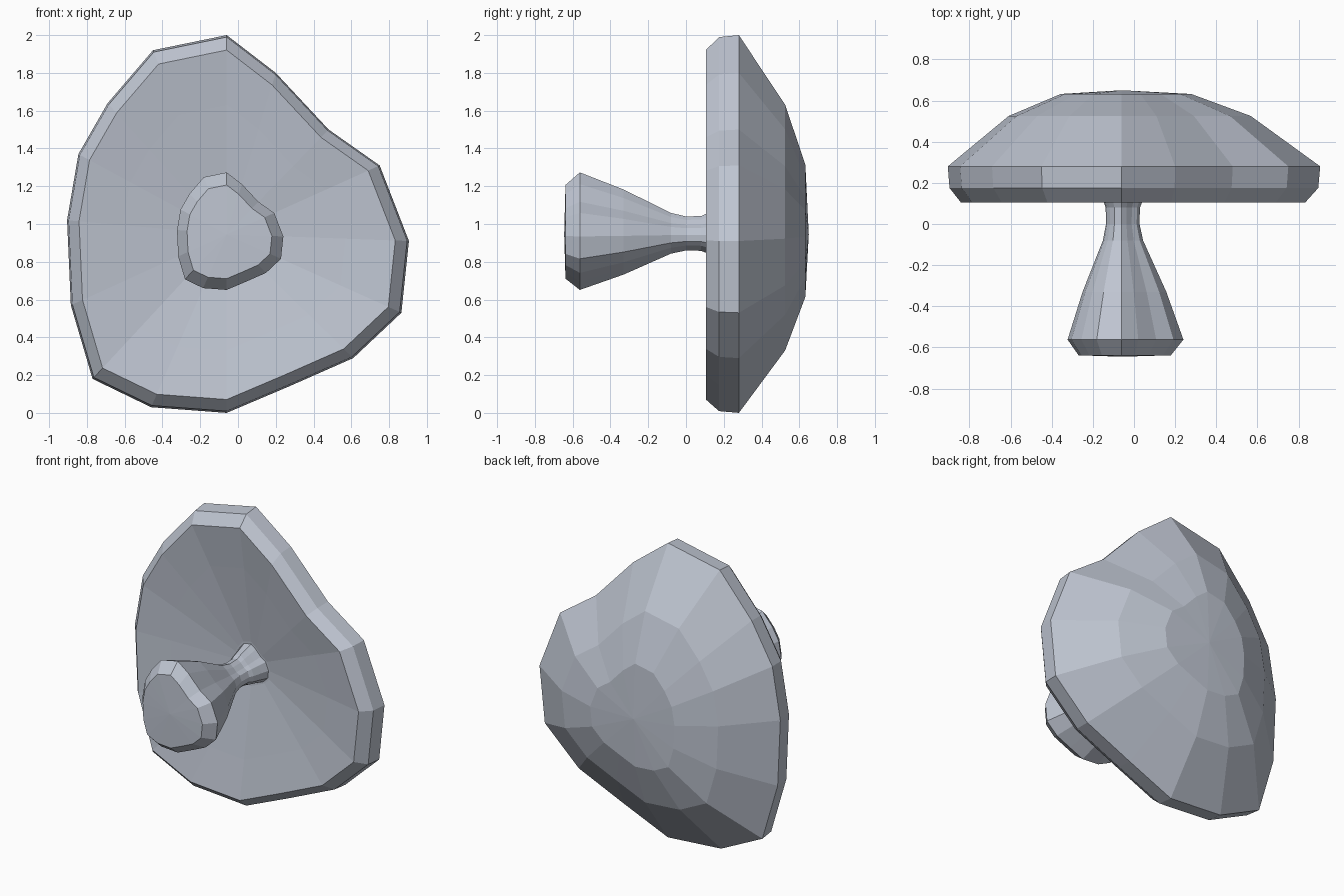
import bpy, bmesh

if "Cube" in bpy.data.objects:
    bpy.data.objects.remove(bpy.data.objects["Cube"])

# Shared irregular outline (x, z), widest at the cap rim
OUTLINE = [(-0.06, 2.0), (0.20, 1.80), (0.48, 1.50), (0.75, 1.31),
           (0.905, 0.91), (0.865, 0.53), (0.61, 0.29), (0.27, 0.14),
           (-0.06, 0.0), (-0.46, 0.03), (-0.77, 0.18), (-0.885, 0.57),
           (-0.905, 1.02), (-0.845, 1.37), (-0.69, 1.64), (-0.45, 1.92)]
CX, CZ = -0.06, 0.945

grey = bpy.data.materials.new("cool grey")
grey.diffuse_color = (0.52, 0.56, 0.64, 1)
grey.use_nodes = True
grey.node_tree.nodes["Principled BSDF"].inputs["Base Color"].default_value = grey.diffuse_color


def loft(name, sections):
    """Skin scaled copies of the outline, each given as (y, scale); 0 is a tip."""
    bm = bmesh.new()
    rings = []
    for y, f in sections:
        if f == 0:
            rings.append([bm.verts.new((CX, y, CZ))])
        else:
            rings.append([bm.verts.new((CX + (x - CX) * f, y, CZ + (z - CZ) * f))
                          for x, z in OUTLINE])
    n = len(OUTLINE)
    for a, b in zip(rings, rings[1:]):
        for i in range(n):
            j = (i + 1) % n
            if len(a) == 1:
                bm.faces.new((a[0], b[i], b[j]))
            elif len(b) == 1:
                bm.faces.new((a[i], b[0], a[j]))
            else:
                bm.faces.new((a[i], b[i], b[j], a[j]))
    bmesh.ops.recalc_face_normals(bm, faces=bm.faces)
    mesh = bpy.data.meshes.new(name)
    bm.to_mesh(mesh)
    bm.free()
    mesh.materials.append(grey)
    obj = bpy.data.objects.new(name, mesh)
    bpy.context.collection.objects.link(obj)
    return obj


# Domed cap with a bevelled rim and a shallow hollow underside
loft("cap", [(0.65, 0), (0.632, 0.35), (0.525, 0.65), (0.28, 1.0),
             (0.175, 0.99), (0.105, 0.925), (0.15, 0.65), (0.195, 0.35),
             (0.225, 0.15), (0.23, 0)])

# Stem: bulbous foot, narrow neck, small flare into the cap
loft("stem", [(-0.645, 0), (-0.638, 0.248), (-0.562, 0.311), (-0.33, 0.225),
              (-0.08, 0.108), (0.0, 0.09), (0.08, 0.092), (0.11, 0.105),
              (0.17, 0.12), (0.24, 0.14), (0.25, 0)])
